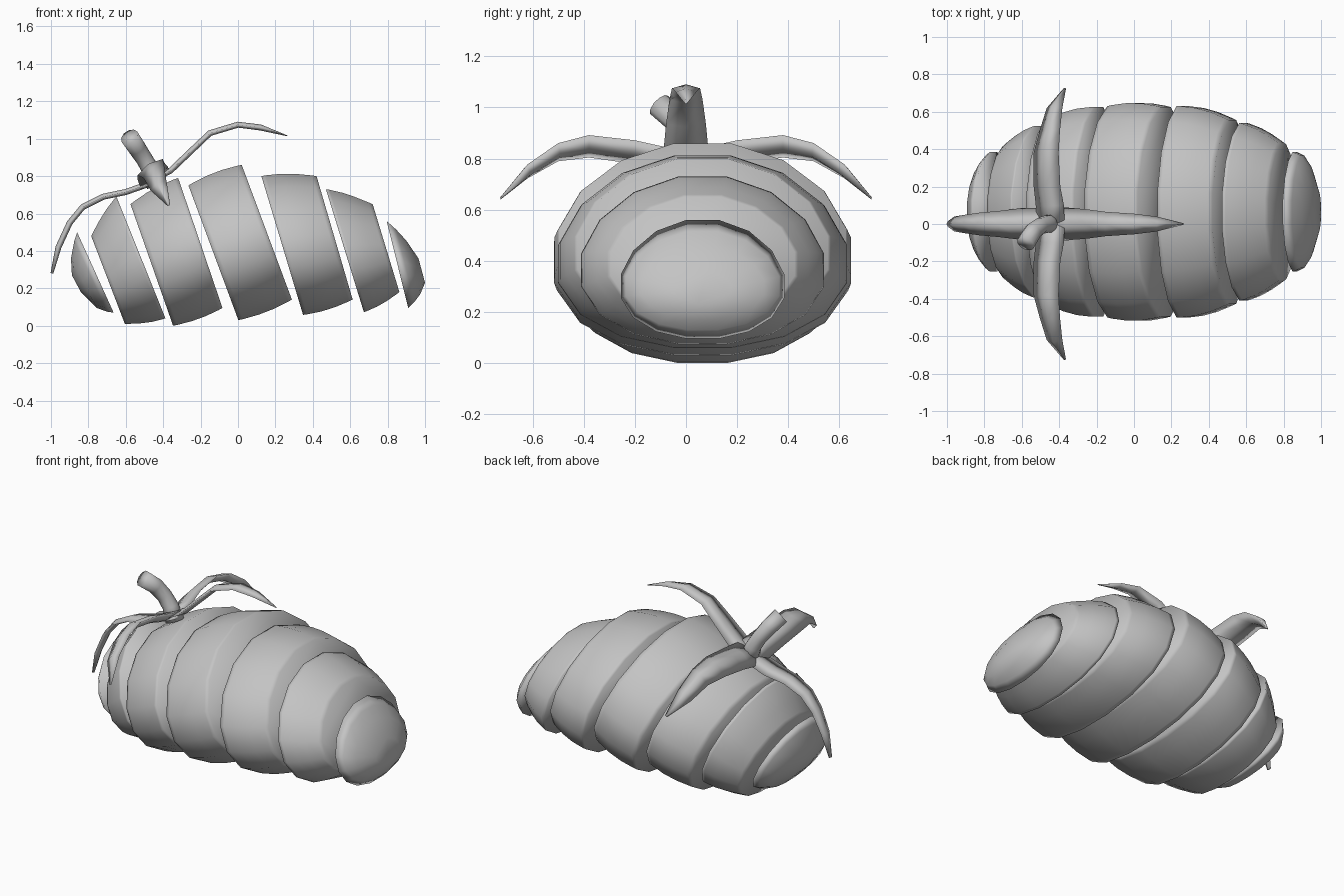
import bpy, bmesh, math
from mathutils import Vector

cube = bpy.data.objects.get("Cube")
if cube:
    bpy.data.objects.remove(cube, do_unlink=True)

grey = bpy.data.materials.new("plain_grey")
grey.use_nodes = True
grey.diffuse_color = (0.55, 0.55, 0.55, 1)
grey.node_tree.nodes["Principled BSDF"].inputs["Base Color"].default_value = (0.55, 0.55, 0.55, 1)


def loft(name, rings, offset=(0, 0, 0)):
    """Skin a list of point rings, close both ends and shade it all smooth."""
    bm = bmesh.new()
    loops = [[bm.verts.new(Vector(p) + Vector(offset)) for p in r] for r in rings]
    n = len(loops[0])
    for a, b in zip(loops, loops[1:]):
        for i in range(n):
            j = (i + 1) % n
            bm.faces.new((a[i], a[j], b[j], b[i]))
    for end in (0, -1):
        bm.faces.new(loops[end])
    for f in bm.faces:
        f.smooth = True
    bmesh.ops.recalc_face_normals(bm, faces=bm.faces[:])
    mesh = bpy.data.meshes.new(name)
    bm.to_mesh(mesh)
    bm.free()
    mesh.materials.append(grey)
    obj = bpy.data.objects.new(name, mesh)
    bpy.context.collection.objects.link(obj)


# Fruit slices: every ring lies on a tilted cut, given as top, bottom, half width
SIDES = 16
BODY = (0, 0.065, 0)


def cut_ring(top, bottom, half_width):
    """Rounded section, a little fuller below its middle."""
    top, bottom = Vector((top[0], 0, top[1])), Vector((bottom[0], 0, bottom[1]))
    reach = math.cos(math.pi / SIDES)
    ring = []
    for i in range(SIDES):
        a = math.tau * (i + 0.5) / SIDES
        h = -math.cos(a) / reach
        h -= 0.12 * (1 - h * h)
        p = bottom.lerp(top, (1 + h) / 2)
        p.y = half_width * math.sin(a) / reach
        ring.append(p)
    return ring


def between(a, b, t, bulge=0.035):
    """Ring part of the way from a to b, swollen towards the middle."""
    mid = [p.lerp(q, t) for p, q in zip(a, b)]
    centre = sum(mid, Vector()) / len(mid)
    return [centre + (p - centre) * (1 + bulge * 4 * t * (1 - t)) for p in mid]


slices = [
    (((-.785, .48), (-.605, .01), .35), ((-.65, .69), (-.388, .04), .46)),
    (((-.575, .65), (-.347, .0), .49), ((-.32, .79), (-.083, .095), .56)),
    (((-.265, .75), (.002, .03), .565), ((.02, .86), (.288, .14), .56)),
    (((.125, .80), (.348, .058), .565), ((.42, .80), (.613, .14), .49)),
    (((.47, .73), (.673, .073), .475), ((.72, .65), (.863, .18), .36)),
]
for k, (left, right) in enumerate(slices):
    a, b = cut_ring(*left), cut_ring(*right)
    steps = [between(a, b, t) for t in (0, .08, .36, .64, .92, 1)]
    loft(f"fruit_slice_{k + 1}", steps, BODY)

# Rounded end pieces
stem_end = [cut_ring(*r) for r in (((-.86, .50), (-.665, .07), .32),
                                   ((-.875, .455), (-.70, .075), .30),
                                   ((-.893, .36), (-.755, .095), .24),
                                   ((-.888, .27), (-.84, .18), .08))]
loft("stem_end_slice", stem_end, BODY)
blossom_end = [cut_ring(*r) for r in (((.795, .56), (.91, .095), .32),
                                      ((.845, .515), (.945, .13), .30),
                                      ((.90, .455), (.975, .17), .24),
                                      ((.965, .36), (1.0, .23), .11))]
loft("blossom_end_slice", blossom_end, BODY)


# Leaves: thin diamond sections along a path of x, y, z, half width
def leaf(name, path, across, thick=0.016):
    across = Vector(across).normalized()
    pts = [Vector(p[:3]) for p in path]
    rings = []
    for i, p in enumerate(pts):
        along = pts[min(i + 1, len(pts) - 1)] - pts[max(i - 1, 0)]
        up = along.cross(across).normalized()
        w = path[i][3]
        t = min(thick, w * 0.5)
        rings.append([p + across * w, p + up * t, p - across * w, p - up * t])
    loft(name, rings)


leaf("blossom_side_leaf", [(-.48, 0, .765, .08), (-.36, 0, .83, .088), (-.25, 0, .935, .078),
                           (-.15, 0, 1.03, .065), (0, 0, 1.075, .055), (.12, 0, 1.06, .04),
                           (.265, 0, 1.015, .004)], (0, 1, 0))
leaf("stem_side_leaf", [(-.40, 0, .79, .08), (-.5, 0, .75, .085), (-.6, 0, .715, .085),
                        (-.72, 0, .69, .07), (-.83, 0, .635, .06), (-.9, 0, .55, .05),
                        (-.96, 0, .42, .04), (-.995, 0, .28, .015)], (0, 1, 0))
side_path = [(-.445, -.03, .78, .09), (-.45, .1, .80, .09), (-.465, .2, .825, .085),
             (-.47, .38, .848, .08), (-.45, .5, .825, .065), (-.425, .62, .75, .05),
             (-.37, .725, .645, .008)]
for side, label in ((1, "back"), (-1, "front")):
    leaf(label + "_leaf", [(x, side * y, z, w) for x, y, z, w in side_path],
         (.13, 0, .085), 0.02)

# Stem, bending forward at the cut tip
stem_path = [Vector(p) for p in ((-.435, 0, .75), (-.465, 0, .83), (-.50, -.01, .89),
                                 (-.54, -.04, .95), (-.58, -.105, 1.01))]
radii = (.055, .047, .045, .048, .05)
rings = []
for i, (p, r) in enumerate(zip(stem_path, radii)):
    along = (stem_path[min(i + 1, 4)] - stem_path[max(i - 1, 0)]).normalized()
    u = along.cross(Vector((0, 1, 0))).normalized()
    v = along.cross(u)
    rings.append([p + r * (u * math.cos(a) + v * math.sin(a))
                  for a in (math.tau * k / 10 for k in range(10))])
loft("stem", rings)
